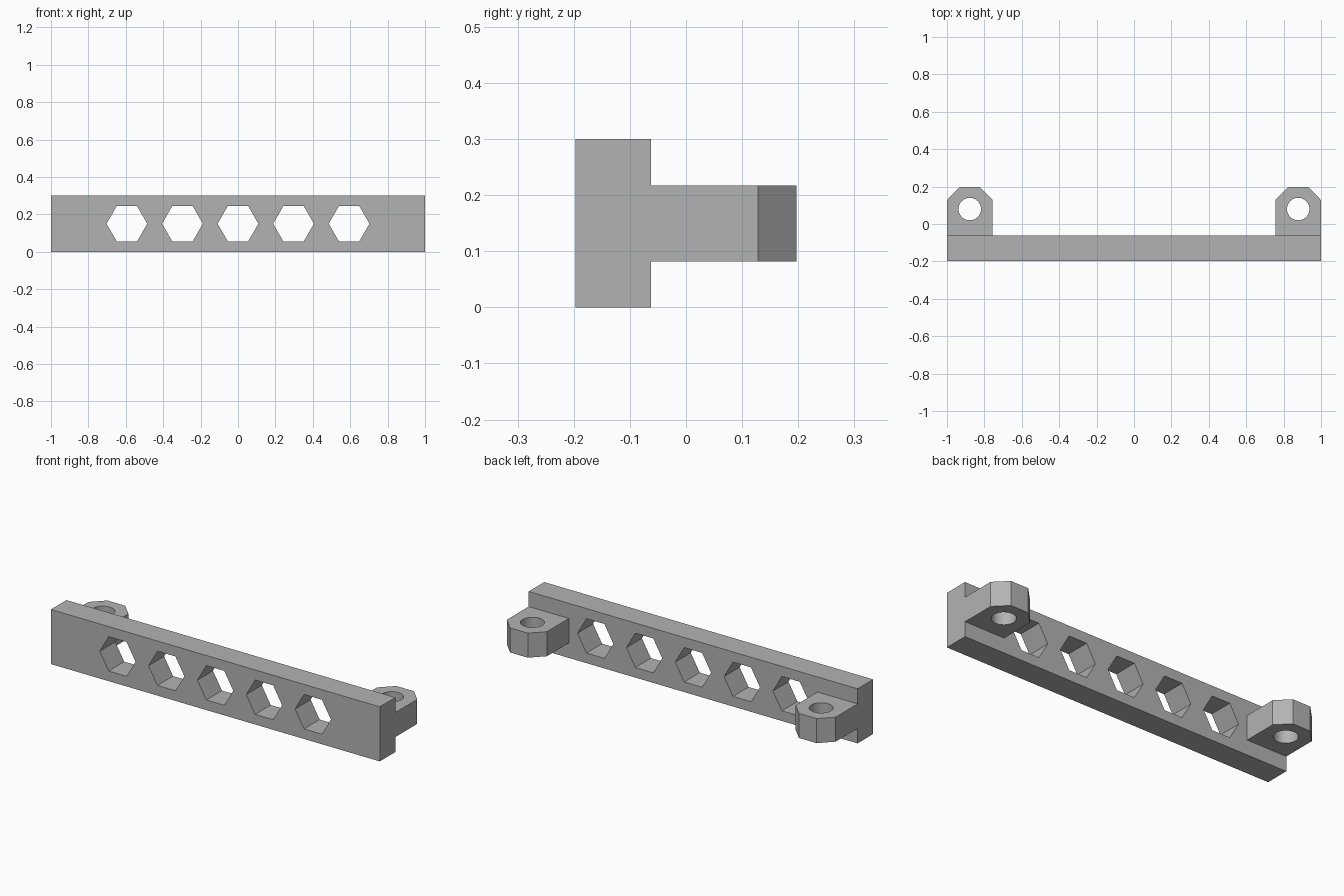
import bpy
import math
from mathutils import Matrix

if "Cube" in bpy.data.objects:
    bpy.data.objects.remove(bpy.data.objects["Cube"])

grey = bpy.data.materials.new("plain grey")
grey.diffuse_color = (0.45, 0.45, 0.45, 1)
grey.use_nodes = True
grey.node_tree.nodes["Principled BSDF"].inputs["Base Color"].default_value = grey.diffuse_color


def ring(cx, cy, r, n):
    return [(cx + r * math.cos(2 * math.pi * i / n),
             cy + r * math.sin(2 * math.pi * i / n)) for i in range(n)]


def plate(name, loops, depth, matrix):
    """Extruded flat outline with holes, centred on its own plane."""
    cu = bpy.data.curves.new(name, 'CURVE')
    cu.dimensions = '2D'
    cu.fill_mode = 'BOTH'
    cu.extrude = depth / 2
    for pts in loops:
        sp = cu.splines.new('POLY')
        sp.points.add(len(pts) - 1)
        for p, (x, y) in zip(sp.points, pts):
            p.co = (x, y, 0, 1)
        sp.use_cyclic_u = True
    ob = bpy.data.objects.new(name, cu)
    bpy.context.collection.objects.link(ob)
    ob.matrix_world = matrix
    bpy.ops.object.select_all(action='DESELECT')
    ob.select_set(True)
    bpy.context.view_layer.objects.active = ob
    bpy.ops.object.convert(target='MESH')
    ob = bpy.context.object
    ob.data.materials.clear()
    ob.data.materials.append(grey)
    bpy.ops.object.shade_smooth_by_angle(angle=math.radians(30))
    return ob


# Upright bar with a row of five hexagonal windows
bar = [(-1, 0), (1, 0), (1, 0.3), (-1, 0.3)]
windows = [ring(0.297 * i, 0.15, 0.109, 6) for i in range(-2, 3)]
plate("bar", [bar] + windows, 0.135,
      Matrix.Translation((0, -0.1295, 0)) @ Matrix.Rotation(math.pi / 2, 4, 'X'))

# Mounting lugs with chamfered ends and a round bolt hole
for name, s in (("left_lug", -1), ("right_lug", 1)):
    outline = [(1, -0.062), (1, 0.128), (0.932, 0.197),
               (0.824, 0.197), (0.756, 0.128), (0.756, -0.062)]
    outline = [(s * x, y) for x, y in outline]
    plate(name, [outline, ring(s * 0.878, 0.08, 0.06, 48)], 0.135,
          Matrix.Translation((0, 0, 0.1495)))
